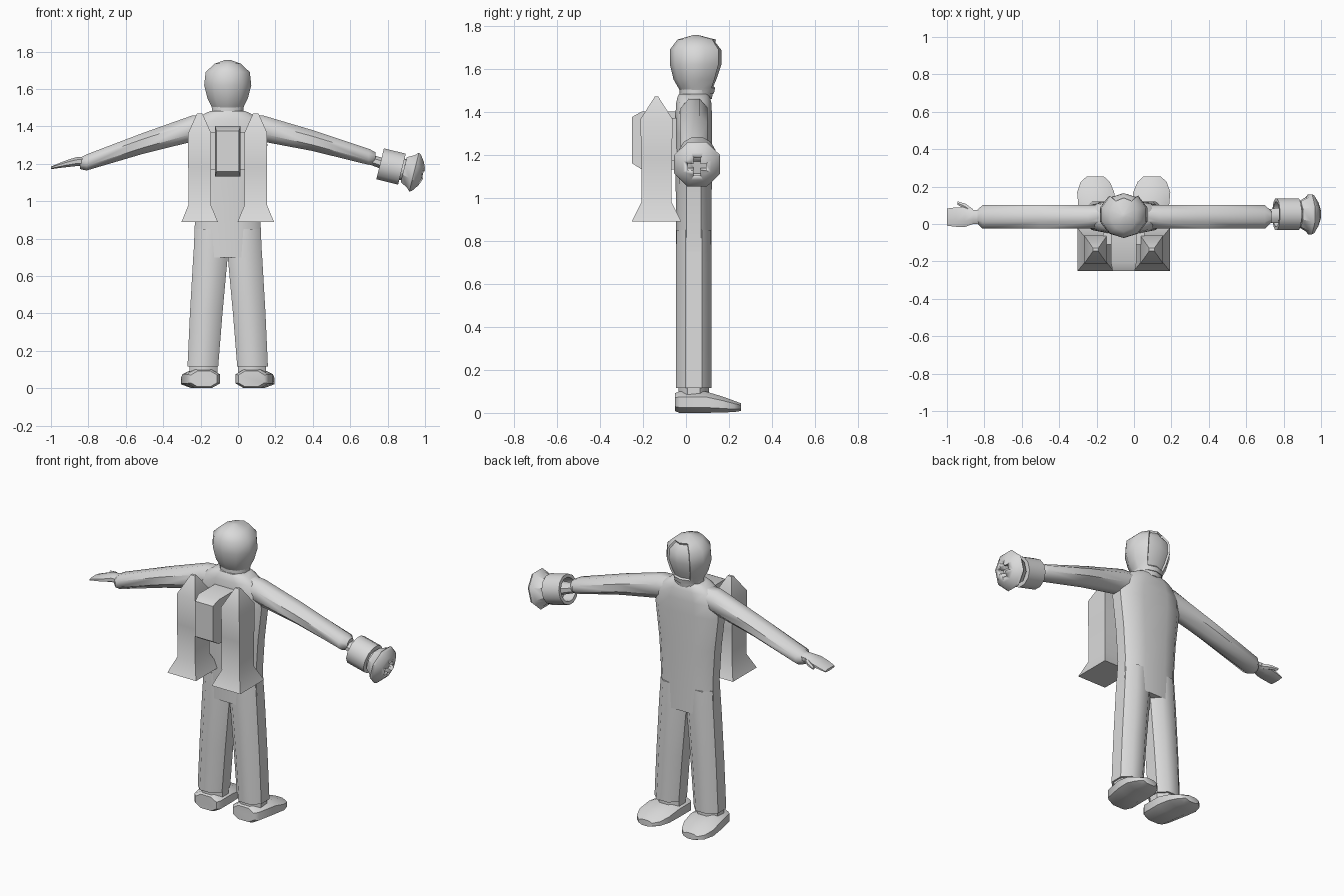
import bpy, bmesh, math
from mathutils import Vector, Matrix

if "Cube" in bpy.data.objects:
    bpy.data.objects.remove(bpy.data.objects["Cube"])

MID = -0.055   # body midline in x
DEPTH = 0.036  # body midline in y

grey = bpy.data.materials.new("plain_grey")
grey.diffuse_color = (0.7, 0.7, 0.7, 1)
grey.use_nodes = True
grey.node_tree.nodes["Principled BSDF"].inputs["Base Color"].default_value = grey.diffuse_color


def finish(name, bm, angle=45):
    bmesh.ops.recalc_face_normals(bm, faces=bm.faces)
    me = bpy.data.meshes.new(name)
    bm.to_mesh(me)
    bm.free()
    me.materials.append(grey)
    ob = bpy.data.objects.new(name, me)
    bpy.context.collection.objects.link(ob)
    bpy.ops.object.select_all(action='DESELECT')
    ob.select_set(True)
    bpy.context.view_layer.objects.active = ob
    bpy.ops.object.shade_smooth_by_angle(angle=math.radians(angle))
    return ob


def loft(axis, sections, n=8, power=1.0, start=None):
    """Skin rings (position, centre a, centre b, half a, half b) along an axis."""
    start = math.pi / n if start is None else start
    bm = bmesh.new()
    unit = [(math.cos(start + i * math.tau / n), math.sin(start + i * math.tau / n)) for i in range(n)]
    unit = [(math.copysign(abs(c) ** power, c), math.copysign(abs(s) ** power, s)) for c, s in unit]
    ma, mb = max(u[0] for u in unit), max(u[1] for u in unit)
    rings = []
    for t, ca, cb, ha, hb in sections:
        ring = []
        for c, s in unit:
            a, b = ca + ha * c / ma, cb + hb * s / mb
            co = {'x': (t, a, b), 'y': (a, t, b), 'z': (a, b, t)}[axis]
            ring.append(bm.verts.new(co))
        rings.append(ring)
    for r, q in zip(rings, rings[1:]):
        for i in range(n):
            j = (i + 1) % n
            bm.faces.new((r[i], r[j], q[j], q[i]))
    bm.faces.new(rings[0])
    bm.faces.new(rings[-1])
    return bm


def lathe(profile, matrix, n):
    """Closed solid from (distance, radius) points, spun round local z."""
    bm = loft('z', [(t, 0, 0, r, r) for t, r in profile], n)
    bm.transform(matrix)
    return bm


# torso with sloped shoulders
torso = [(0.70, 0.183, 0.083), (0.90, 0.175, 0.083), (1.10, 0.188, 0.084), (1.30, 0.212, 0.085),
         (1.38, 0.205, 0.085), (1.44, 0.165, 0.082), (1.47, 0.12, 0.075), (1.483, 0.09, 0.068)]
finish("torso", loft('z', [(z, MID, DEPTH, hx, hy) for z, hx, hy in torso], 12, 0.7))

# neck
finish("neck", loft('z', [(1.46, MID, 0.045, 0.085, 0.075), (1.51, MID, 0.05, 0.085, 0.08)], 10))

# head with a sunken visor in front
head = loft('z', [(1.485, MID, 0.055, 0.08, 0.075), (1.51, MID, 0.05, 0.088, 0.085),
                  (1.55, MID, 0.047, 0.108, 0.105), (1.62, MID, 0.05, 0.126, 0.125),
                  (1.69, MID, 0.05, 0.118, 0.124), (1.735, MID, 0.05, 0.07, 0.09),
                  (1.756, MID, 0.045, 0.012, 0.012)], 10, 1.0, math.pi / 2)
bmesh.ops.recalc_face_normals(head, faces=head.faces)
visor = [f for f in head.faces
         if f.normal.y > 0.6 and 1.52 < f.calc_center_median().z < 1.73]
bmesh.ops.inset_region(head, faces=visor, thickness=0.006, depth=-0.01)
finish("head", head, 40)

for side, s in (("left", -1), ("right", 1)):
    def mx(off):
        return MID + s * off

    # trouser leg, ankle and shoe
    finish(side + "_leg", loft('z', [
        (0.115, mx(0.133), DEPTH, 0.082, 0.083), (0.40, mx(0.115), DEPTH, 0.087, 0.083),
        (0.70, mx(0.0925), DEPTH, 0.092, 0.083), (0.85, mx(0.088), DEPTH, 0.086, 0.08)], 8, 0.85))
    finish(side + "_ankle", loft('z', [
        (0.07, mx(0.13), DEPTH, 0.075, 0.072), (0.13, mx(0.13), DEPTH, 0.075, 0.072)], 8))
    finish(side + "_shoe", loft('y', [
        (-0.05, mx(0.127), 0.05, 0.07, 0.042), (-0.03, mx(0.13), 0.05, 0.088, 0.05),
        (0.09, mx(0.142), 0.05, 0.1, 0.05), (0.17, mx(0.15), 0.039, 0.099, 0.037),
        (0.225, mx(0.152), 0.03, 0.078, 0.026), (0.255, mx(0.152), 0.027, 0.045, 0.018)], 8, 0.8))

    # sleeve, with a pointed cuff end
    drop = 0.03 if s < 0 else 0.0
    arm_y = 0.038
    finish(side + "_arm", loft('x', [
        (mx(0.06), arm_y, 1.405, 0.06, 0.06), (mx(0.19), arm_y, 1.388, 0.063, 0.07),
        (mx(0.45), arm_y, 1.325 - drop / 2, 0.063, 0.056),
        (mx(0.755), arm_y, 1.237 - drop, 0.063, 0.043),
        (mx(0.79), arm_y, 1.232 - drop, 0.03, 0.03)], 8))

    # booster tank: square body, pyramid tip, flared nozzle
    tx, ty = mx(0.15), -0.137
    finish(side + "_tank", loft('z', [
        (0.89, tx, ty, 0.097, 0.115), (0.98, tx, ty, 0.06, 0.07), (1.18, tx, ty, 0.061, 0.071),
        (1.365, tx, ty, 0.061, 0.075), (1.47, tx, ty, 0.014, 0.008)], 4), 35)

# pack box between the tanks, and the harness plate holding them
finish("pack_box", loft('y', [(-0.25, MID, 1.268, 0.06, 0.108), (-0.205, MID, 1.266, 0.068, 0.135),
                              (-0.03, MID, 1.266, 0.068, 0.135)], 4), 35)
finish("harness_plate", loft('y', [(-0.11, MID, 1.27, 0.11, 0.10), (-0.03, MID, 1.27, 0.11, 0.10)], 4), 35)

# open left hand and thumb
finish("left_hand", loft('x', [
    (-0.80, 0.04, 1.212, 0.036, 0.025), (-0.86, 0.038, 1.212, 0.038, 0.024),
    (-0.905, 0.037, 1.203, 0.053, 0.02), (-0.95, 0.037, 1.192, 0.052, 0.014),
    (-1.0, 0.037, 1.178, 0.046, 0.007)], 8))
finish("left_thumb", loft('x', [
    (-0.86, 0.06, 1.208, 0.018, 0.015), (-0.90, 0.092, 1.203, 0.016, 0.013),
    (-0.943, 0.112, 1.195, 0.009, 0.008)], 6))

# right wrist and fist, held inside the blaster
finish("right_fist", loft('x', [
    (0.70, 0.04, 1.225, 0.036, 0.028), (0.76, 0.045, 1.205, 0.04, 0.03),
    (0.84, 0.05, 1.185, 0.045, 0.04)], 8))

# blaster aligned with the right forearm
axis = Vector((0.971, 0, -0.24))
aim = Matrix.Translation((0.76, 0.052, 1.20)) @ axis.to_track_quat('Z', 'Y').to_matrix().to_4x4()
finish("blaster_sleeve", lathe([(0.07, 0.062), (0, 0.066), (0, 0.085), (0.12, 0.085), (0.12, 0.03)], aim, 12))
finish("blaster_neck", lathe([(0.10, 0.058), (0.15, 0.058)], aim, 10))
bell = finish("blaster_bell", lathe([(0.13, 0.068), (0.17, 0.09), (0.187, 0.107), (0.20, 0.10),
                                     (0.225, 0.065), (0.24, 0.032)], aim, 8), 35)

# cross-shaped bore cut into the bell
for name, size in (("bore_cutter_wide", (0.084, 0.032, 0.08)), ("bore_cutter_tall", (0.032, 0.084, 0.08))):
    bm = bmesh.new()
    bmesh.ops.create_cube(bm, size=1, matrix=aim @ Matrix.Translation((0, 0, 0.235)) @ Matrix.Diagonal((*size, 1)))
    cutter = finish(name, bm)
    cutter.hide_render = True
    cutter.hide_set(True)
    mod = bell.modifiers.new(name, 'BOOLEAN')
    mod.operation = 'DIFFERENCE'
    mod.solver = 'EXACT'
    mod.object = cutter
